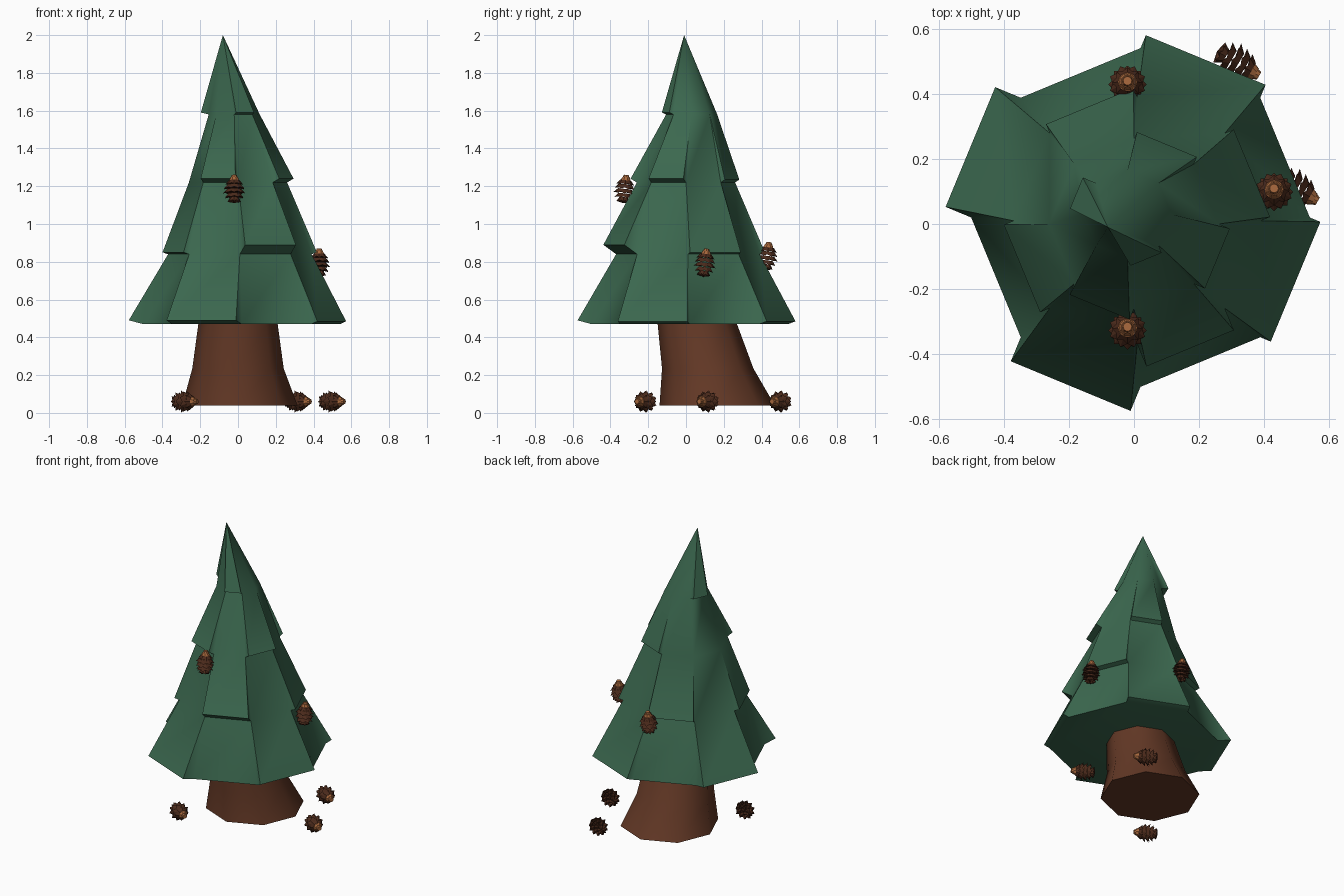
import bpy, bmesh, math
from mathutils import Vector

if "Cube" in bpy.data.objects:
    bpy.data.objects.remove(bpy.data.objects["Cube"])


def material(name, rgb):
    m = bpy.data.materials.new(name)
    m.diffuse_color = (*rgb, 1)
    m.use_nodes = True
    m.node_tree.nodes["Principled BSDF"].inputs["Base Color"].default_value = m.diffuse_color
    return m


GREEN = material("pine green", (0.044, 0.138, 0.078))
BARK = material("bark brown", (0.125, 0.040, 0.019))
DARK = material("cone dark brown", (0.070, 0.023, 0.011))
TAN = material("cone tan", (0.38, 0.135, 0.045))


def finish(bm, name, mats, angle=None):
    bmesh.ops.recalc_face_normals(bm, faces=bm.faces)
    me = bpy.data.meshes.new(name)
    bm.to_mesh(me)
    bm.free()
    for m in mats:
        me.materials.append(m)
    ob = bpy.data.objects.new(name, me)
    bpy.context.collection.objects.link(ob)
    if angle:
        bpy.ops.object.select_all(action='DESELECT')
        ob.select_set(True)
        bpy.context.view_layer.objects.active = ob
        bpy.ops.object.shade_smooth_by_angle(angle=math.radians(angle))
    return ob


def ring(bm, cx, cy, z, r, n=8):
    return [bm.verts.new((cx + r * math.cos(2 * math.pi * k / n),
                          cy + r * math.sin(2 * math.pi * k / n), z)) for k in range(n)]


# foliage: leaning octagonal loft whose panels flare out into lips
bm = bmesh.new()
apex = bm.verts.new((-0.08, -0.01, 2.0))
levels = [(-0.02, 0.03, 1.58, 0.135), (0.0, 0.0, 1.22, 0.26),
          (0.01, 0.01, 0.84, 0.38), (0.02, 0.02, 0.47, 0.52)]
rings = [[apex] * 8] + [ring(bm, *lv) for lv in levels]
# (level, panel): (outward offset, rise of the lip)
lips = {(1, 6): (0.025, 0.01), (1, 3): (0.045, 0.01),
        (2, 1): (0.024, 0.015), (2, 7): (0.037, 0.02), (2, 5): (0.036, 0.02),
        (3, 2): (0.03, 0.01), (3, 4): (0.032, 0.01), (3, 6): (0.073, 0.05), (3, 0): (0.03, 0.01),
        (4, 1): (0.043, 0.015), (4, 3): (0.085, 0.02), (4, 5): (0.08, 0.02), (4, 7): (0.035, 0.015)}
for lv in range(1, 5):
    for k in range(8):
        j = (k + 1) % 8
        ta, tb = rings[lv - 1][k], rings[lv - 1][j]
        a, b = rings[lv][k], rings[lv][j]
        top = [ta] if ta is tb else [tb, ta]
        if (lv, k) in lips:
            off, rise = lips[(lv, k)]
            ang = math.radians(45 * k + 22.5)
            d = Vector((math.cos(ang) * off, math.sin(ang) * off, rise))
            oa, ob_ = bm.verts.new(a.co + d), bm.verts.new(b.co + d)
            bm.faces.new([oa, ob_] + top)
            bm.faces.new([a, oa, ta])
            bm.faces.new([b, tb, ob_])
            bm.faces.new([a, b, ob_, oa])
        else:
            bm.faces.new([a, b] + top)
bm.faces.new(rings[4])
finish(bm, "foliage", [GREEN], 50)

# trunk: bent octagonal column with a flared foot
bm = bmesh.new()
rs = [ring(bm, 0.01, 0.165, 0.04, 0.305), ring(bm, 0.0, 0.115, 0.235, 0.242),
      ring(bm, 0.0, 0.06, 0.47, 0.21), ring(bm, 0.0, 0.05, 0.52, 0.2)]
for lo, hi in zip(rs, rs[1:]):
    for k in range(8):
        j = (k + 1) % 8
        bm.faces.new([lo[k], lo[j], hi[j], hi[k]])
bm.faces.new(rs[0])
bm.faces.new(rs[-1])
finish(bm, "trunk", [BARK], 50)


# pinecone: stacked star-shaped rows of scales, tan at the stem end
ROWS = [(-0.062, 0.036, 0), (-0.042, 0.052, 0), (-0.018, 0.059, 0), (0.006, 0.058, 0),
        (0.028, 0.048, 0), (0.044, 0.032, 1), (0.056, 0.022, 1)]


def pinecone(name, loc, axis):
    bm = bmesh.new()
    for i, (t, r, mat) in enumerate(ROWS):
        star, upper = [], []
        for k in range(16):
            ang = math.pi * (k + i % 2) / 8
            tip = k % 2 == 0
            rr = r if tip else r * 0.78
            star.append(bm.verts.new((rr * math.cos(ang), rr * math.sin(ang), t + (0 if tip else 0.008))))
            upper.append(bm.verts.new((r * 0.6 * math.cos(ang), r * 0.6 * math.sin(ang), t + 0.024)))
        under = bm.verts.new((0, 0, t - 0.008 if i == 0 else t + 0.008))
        for k in range(16):
            j = (k + 1) % 16
            f = bm.faces.new([star[k], star[j], upper[j], upper[k]])
            f.material_index = mat
            bm.faces.new([under, star[j], star[k]])
        f = bm.faces.new(upper)
        # bare tops near the stem show tan
        f.material_index = 1
    ob = finish(bm, name, [DARK, TAN])
    ob.rotation_mode = 'QUATERNION'
    ob.rotation_quaternion = Vector(axis).to_track_quat('Z', 'Y')
    ob.location = loc


HANGING = [(-0.02, -0.325, 1.18), (0.43, 0.10, 0.79), (-0.02, 0.43, 0.825)]
FALLEN = [(-0.285, -0.22, 0.06), (0.315, 0.495, 0.06), (0.495, 0.11, 0.06)]
for i, p in enumerate(HANGING):
    pinecone(f"hanging_pinecone_{i + 1}", p, (0, 0.12, 1))
for i, p in enumerate(FALLEN):
    pinecone(f"fallen_pinecone_{i + 1}", p, (0.85, -0.5, 0))
